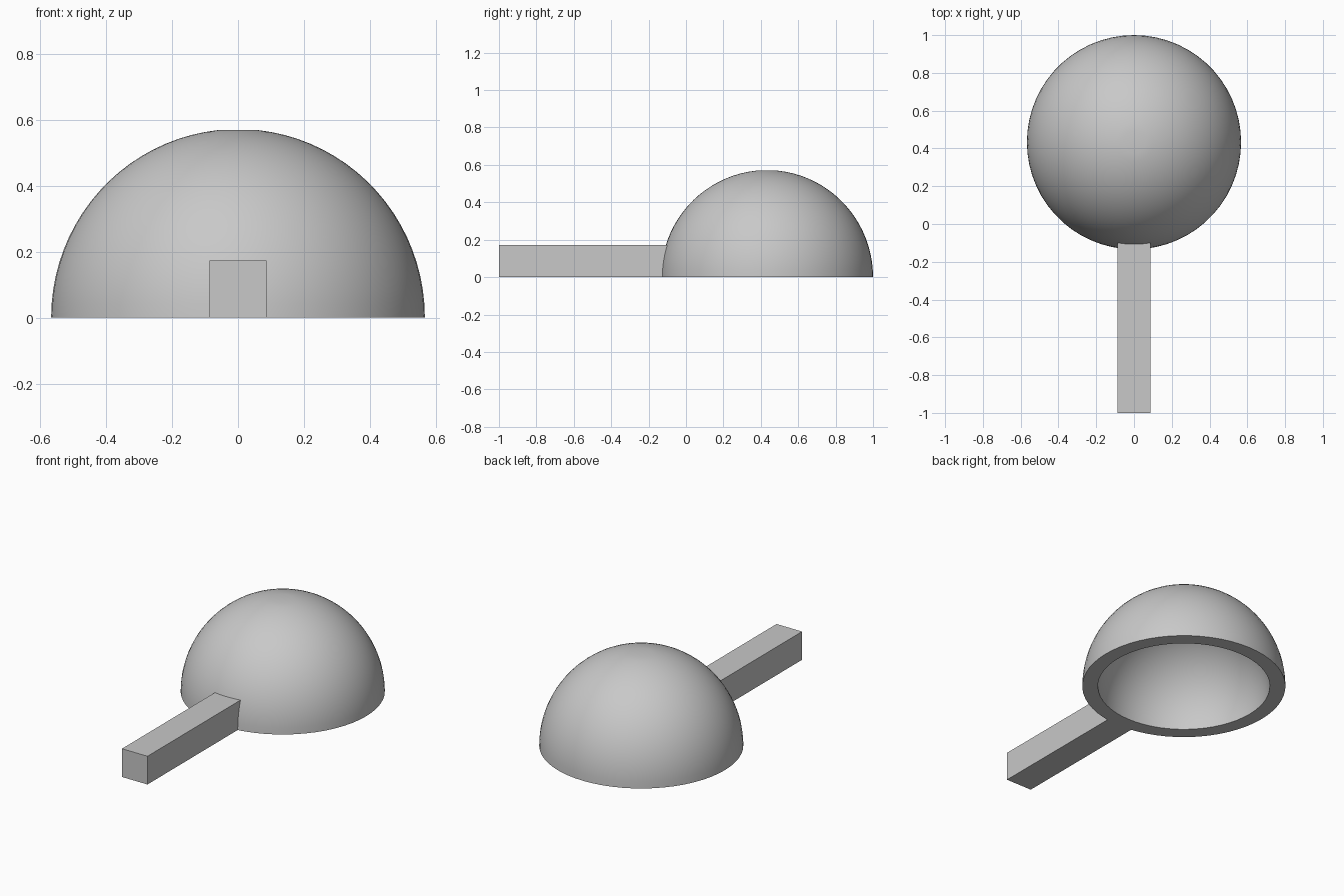
import bpy
import bmesh
from math import sin, cos, radians, pi

cube = bpy.data.objects.get("Cube")
if cube:
    bpy.data.objects.remove(cube, do_unlink=True)

grey = bpy.data.materials.new("plain_grey")
grey.use_nodes = True
colour = (0.58, 0.58, 0.58, 1)
grey.diffuse_color = colour
grey.node_tree.nodes["Principled BSDF"].inputs["Base Color"].default_value = colour

OUTER, INNER = 0.567, 0.48
TOP = 0.569
CENTRE_Y = 0.433
RINGS, SEGMENTS = 20, 60


def add_object(name, bm):
    bmesh.ops.recalc_face_normals(bm, faces=bm.faces)
    mesh = bpy.data.meshes.new(name)
    bm.to_mesh(mesh)
    bm.free()
    mesh.materials.append(grey)
    obj = bpy.data.objects.new(name, mesh)
    bpy.context.collection.objects.link(obj)
    return obj


# Hollow dome: a thick-walled hemisphere with a small flat crown
def quarter_arc(radius, height):
    last = radians(84)
    angles = [last * i / RINGS for i in range(RINGS + 1)]
    return [(radius * cos(a), height * sin(a) / sin(last)) for a in angles]


outer = quarter_arc(OUTER, TOP)
inner = quarter_arc(INNER, INNER)
profile = [(0, TOP)] + outer[::-1] + inner + [(0, INNER)]

bm = bmesh.new()
verts = [bm.verts.new((0, y, z)) for y, z in profile]
edges = [bm.edges.new(pair) for pair in zip(verts, verts[1:])]
bmesh.ops.spin(bm, geom=verts + edges, cent=(0, 0, 0), axis=(0, 0, 1),
               angle=2 * pi, steps=SEGMENTS, use_duplicate=False)
bmesh.ops.remove_doubles(bm, verts=bm.verts, dist=0.0005)
dome = add_object("hollow_dome", bm)
dome.location.y = CENTRE_Y

bpy.ops.object.select_all(action="DESELECT")
dome.select_set(True)
bpy.context.view_layer.objects.active = dome
bpy.ops.object.shade_smooth_by_angle(angle=radians(35))

# Square handle, ending inside the dome wall
WIDTH, FRONT, BACK = 0.173, -1.0, -0.06
bm = bmesh.new()
bmesh.ops.create_cube(bm, size=1)
bmesh.ops.scale(bm, vec=(WIDTH, BACK - FRONT, WIDTH), verts=bm.verts)
bmesh.ops.translate(bm, vec=(0, (FRONT + BACK) / 2, WIDTH / 2), verts=bm.verts)
add_object("square_handle", bm)
